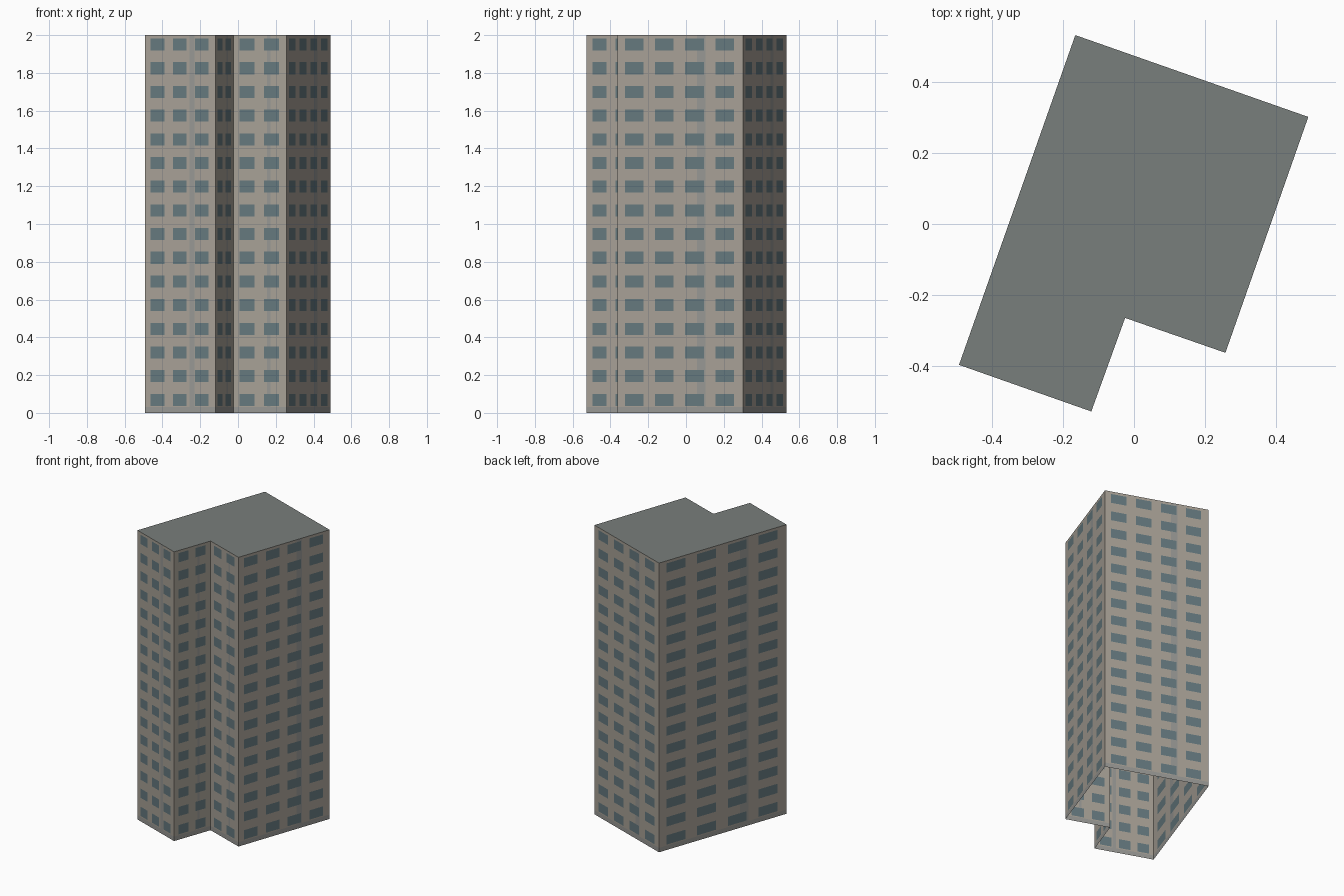
import bpy
from mathutils import Vector

if "Cube" in bpy.data.objects:
    bpy.data.objects.remove(bpy.data.objects["Cube"])

HEIGHT = 2.0
FLOORS = 16
FLOOR_STEP = 0.1254
SILL, WINDOW_H = 0.037, 0.064
PLINTH = 0.03

# L-shaped footprint, counter-clockwise seen from above
FOOTPRINT = [(-0.492, -0.396), (-0.12, -0.527), (-0.025, -0.264),
             (0.257, -0.362), (0.49, 0.301), (-0.165, 0.531)]
# window columns on each wall, same order as the footprint edges
COLUMNS = [3, 2, 2, 4, 4, 4]
# per column count: (left margin, spacing, window width) as fractions of the wall
LAYOUT = {2: (0.12, 0.46, 0.28), 3: (0.08, 0.315, 0.195), 4: (0.06, 0.24, 0.148)}
STRIP = (0.635, 0.70)


def material(name, colour):
    mat = bpy.data.materials.new(name)
    mat.diffuse_color = (*colour, 1)
    mat.use_nodes = True
    mat.node_tree.nodes["Principled BSDF"].inputs["Base Color"].default_value = mat.diffuse_color
    return mat


MATS = [material("wall_plaster", (0.39, 0.355, 0.305)),
        material("window_glass", (0.13, 0.19, 0.21)),
        material("grey_trim", (0.31, 0.31, 0.295)),
        material("roof_felt", (0.19, 0.21, 0.20))]


def add_object(name, verts, faces, mats, slots):
    mesh = bpy.data.meshes.new(name)
    mesh.from_pydata(verts, [], faces)
    for mat in mats:
        mesh.materials.append(mat)
    for poly, slot in zip(mesh.polygons, slots):
        poly.material_index = slot
    obj = bpy.data.objects.new(name, mesh)
    bpy.context.collection.objects.link(obj)
    return obj


def inside(value, spans):
    return any(a < value < b for a, b in spans)


def build_wall(index, start, end, columns):
    """Flat wall divided into a grid, coloured as plaster, glass and trim."""
    margin, step, width = LAYOUT[columns]
    cols = [(margin + i * step, margin + i * step + width) for i in range(columns)]
    rows = [(SILL + i * FLOOR_STEP, SILL + i * FLOOR_STEP + WINDOW_H) for i in range(FLOORS)]
    us = sorted({0.0, 1.0, *STRIP, *(v for c in cols for v in c)})
    zs = sorted({0.0, PLINTH, HEIGHT, *(v for r in rows for v in r)})
    a, b = Vector((*start, 0)), Vector((*end, 0))
    verts = [a.lerp(b, u) + Vector((0, 0, z)) for z in zs for u in us]
    n = len(us)
    faces, slots = [], []
    for j in range(len(zs) - 1):
        for i in range(n - 1):
            k = j * n + i
            faces.append((k, k + 1, k + n + 1, k + n))
            u, z = (us[i] + us[i + 1]) / 2, (zs[j] + zs[j + 1]) / 2
            if inside(u, cols) and inside(z, rows):
                slots.append(1)
            elif z < PLINTH or inside(u, [STRIP]):
                slots.append(2)
            else:
                slots.append(0)
    add_object(f"wall_{index + 1}", verts, faces, MATS[:3], slots)


# walls (the tower is open underneath)
for i, columns in enumerate(COLUMNS):
    build_wall(i, FOOTPRINT[i], FOOTPRINT[(i + 1) % len(FOOTPRINT)], columns)

# flat roof
add_object("roof", [(x, y, HEIGHT) for x, y in FOOTPRINT],
           [tuple(range(len(FOOTPRINT)))], [MATS[3]], [0])
